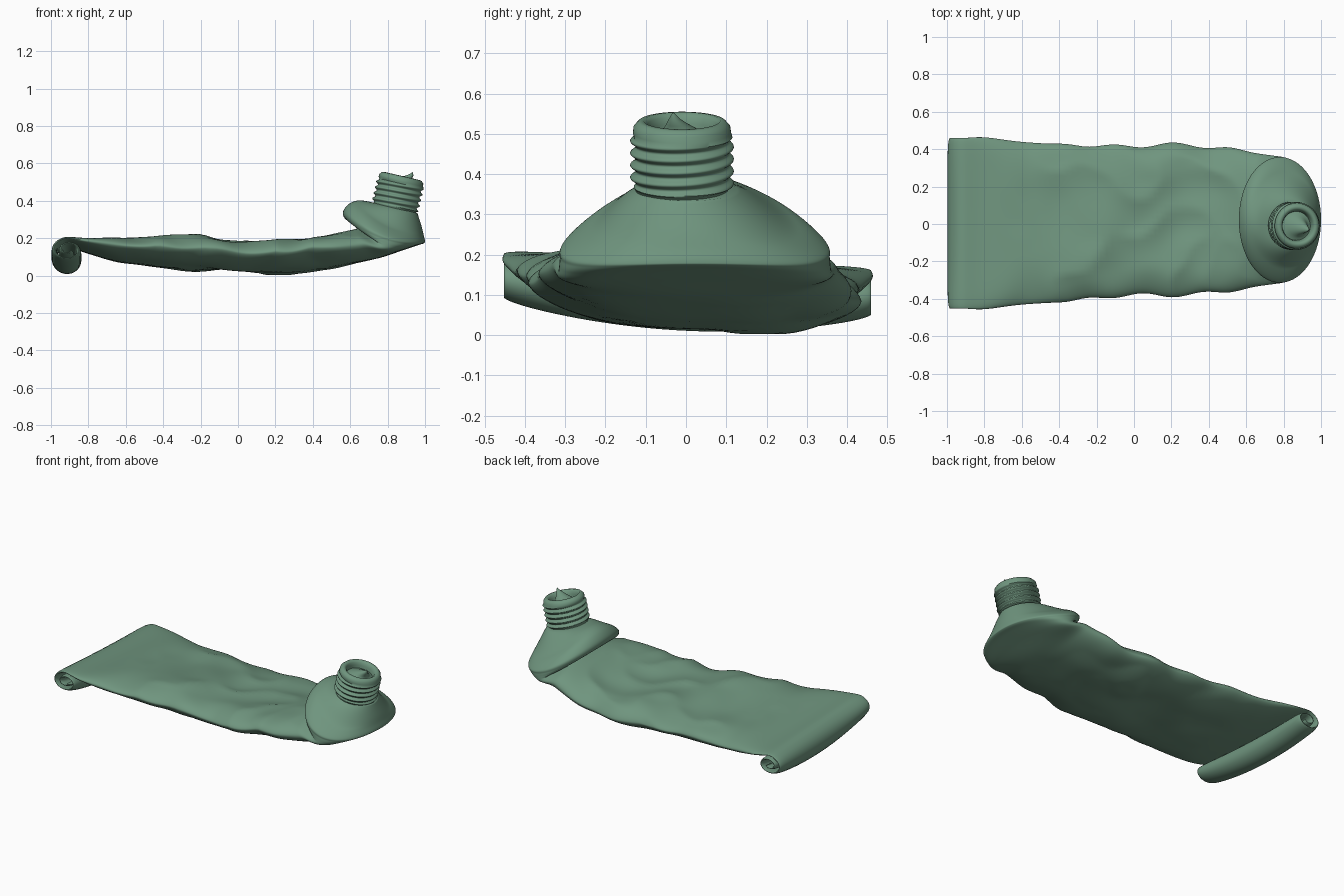
import bpy, bmesh, math
from mathutils import Vector, Matrix, noise

if "Cube" in bpy.data.objects:
    bpy.data.objects.remove(bpy.data.objects["Cube"])

mat = bpy.data.materials.new("green_metal")
mat.diffuse_color = (0.16, 0.30, 0.21, 1)
mat.use_nodes = True
mat.node_tree.nodes["Principled BSDF"].inputs["Base Color"].default_value = mat.diffuse_color


def loft(name, rings, angle):
    """Skin a list of closed rings of equal length and cap both ends."""
    bm = bmesh.new()
    vs = [[bm.verts.new(p) for p in r] for r in rings]
    n = len(vs[0])
    for a, b in zip(vs, vs[1:]):
        for i in range(n):
            j = (i + 1) % n
            bm.faces.new((a[i], a[j], b[j], b[i]))
    bm.faces.new(vs[0])
    bm.faces.new(vs[-1])
    bmesh.ops.recalc_face_normals(bm, faces=bm.faces)
    me = bpy.data.meshes.new(name)
    bm.to_mesh(me)
    bm.free()
    me.materials.append(mat)
    ob = bpy.data.objects.new(name, me)
    bpy.context.collection.objects.link(ob)
    bpy.context.view_layer.objects.active = ob
    ob.select_set(True)
    bpy.ops.object.shade_smooth_by_angle(angle=math.radians(angle))
    ob.select_set(False)


def catmull(a, b, c, d, t):
    return [0.5 * (2*q + (r-p)*t + (2*p-5*q+4*r-s)*t*t + (3*q-p-3*r+s)*t**3)
            for p, q, r, s in zip(a, b, c, d)]


def smooth(x, lo, hi):
    t = min(1, max(0, (x - lo) / (hi - lo)))
    return t * t * (3 - 2 * t)


# Stations: top x,z, bottom x,z, mean half width
# rolled tail, inside to outside
ROLL = 26
stations = []
for i in range(ROLL):
    f = i / (ROLL - 1)
    a = math.radians(90 + 600 * (1 - f))
    d = Vector((math.cos(a), math.sin(a)))
    c = Vector((-0.908, 0.102)) + d * (0.022 + 0.062 * f)
    stations.append((*(c + d * 0.014), *(c - d * 0.014), 0.456))
# flattened body, folded shoulder and neck base
stations += [
    (-0.80, 0.195, -0.79, 0.13, 0.459),
    (-0.60, 0.203, -0.60, 0.072, 0.435),
    (-0.33, 0.222, -0.33, 0.043, 0.418),
    (-0.03, 0.195, -0.03, 0.028, 0.398),
    (0.20, 0.195, 0.20, 0.01, 0.405),
    (0.40, 0.205, 0.43, 0.032, 0.39),
    (0.54, 0.23, 0.60, 0.06, 0.372),
    (0.64, 0.255, 0.76, 0.095, 0.35),
    (0.66, 0.273, 0.88, 0.135, 0.34),
    (0.60, 0.285, 0.96, 0.162, 0.337),
    (0.565, 0.315, 0.994, 0.173, 0.335),
    (0.565, 0.35, 1.0, 0.184, 0.331),
    (0.60, 0.388, 0.993, 0.215, 0.285),
    (0.655, 0.402, 0.982, 0.262, 0.212),
    (0.735, 0.388, 0.958, 0.338, 0.118),
]
N, rings = 88, []
last = len(stations) - 1
for i in range(last):
    q = [stations[min(last, max(0, i + k))] for k in (-1, 0, 1, 2)]
    steps = 2 if i < ROLL - 1 else 10
    for s in range(steps):
        xt, zt, xb, zb, w = catmull(*q, s / steps)
        xm = (xt + xb) / 2
        # section: boxy at the tail, lens in the middle, ellipse at the shoulder
        body = 1 - smooth(xm, 0.45, 0.75)
        tail = 1 - smooth(xm, -0.85, -0.45)
        k = 2 + body + 9 * (1 - smooth(xm, -0.9, -0.55))
        rq = 0.5 + 0.1 * (1 - tail) * body
        # the +y edge sits wider than the -y edge, least at the tail and neck
        shift = 0.004 + 0.018 * smooth(xm, -0.5, 0.2) * smooth(w, 0.12, 0.3)
        ripple = 0.009 * math.sin(xm * 20 - 2.7) * body * smooth(xm, -0.5, -0.2)
        # the shoulder rim droops at both sides
        droop = 0.055 * smooth(xm, 0.66, 0.8) * smooth(w, 0.12, 0.26)
        ring = []
        for j in range(N):
            th = 2 * math.pi * j / N
            u, sn = math.cos(th), math.sin(th)
            h = max(0, 1 - abs(u) ** k) ** rq * (1 if sn > 0 else -1)
            x = xm + h * (xt - xb) / 2
            z = (zt + zb) / 2 + h * (zt - zb) / 2
            y = u * (w + ripple) + shift
            # roll is flattened at its ends and sags in the middle
            z += tail * (0.03 * u * u - 0.012 - (z - 0.102) * 0.28 * u * u)
            # sideways tilt of the crushed tube, plus crumples
            z -= u * 0.021 * body + droop * u * u
            m = body * smooth(x, -0.75, -0.35) * (i >= ROLL - 1)
            p = Vector((x * 3.2 + y * 1.4, y * 3.4 - x, 3.25 + 0.25 * h))
            crease = 0.22 - abs(noise.noise(p * 1.3 + Vector((5, 2, 0))))
            z += m * (0.022 * noise.noise(p) + (0.02 + 0.012 * h) * crease)
            z -= m * 0.018 * math.exp(-((u - 0.1) / 0.5) ** 2) * (h > 0)
            ring.append((x, y, max(0.003, z)))
        rings.append(ring)
loft("tube_body", rings, 70)

# Threaded neck with a recessed mouth and a drawn-up pointed seal
wall = [(0.124, -0.035), (0.113, -0.012)]
wall += [(0.115, 0.002 + 0.132 * i / 40) for i in range(41)]
mouth = [(0.122, 0.145), (0.12, 0.16), (0.108, 0.173), (0.095, 0.175), (0.085, 0.166), (0.08, 0.15)]
seal = [(0.076 * (1 - t / 6) + 0.001, 0.132 + 0.076 * (t / 6) ** 1.5) for t in range(7)]
place = Matrix.Translation((0.838, -0.01, 0.362)) @ Matrix.Rotation(math.radians(13), 4, 'Y')
rings = []
for n, (r, z) in enumerate(wall + mouth + seal):
    thread = 0.014 * smooth(z, 0, 0.012) if n < len(wall) else 0
    lean = smooth(z, 0.132, 0.208) if n >= len(wall + mouth) else 0
    ring = []
    for j in range(64):
        a = 2 * math.pi * j / 64
        wave = 0.5 + 0.5 * math.sin(2 * math.pi * z / 0.031 - a)
        rr = r + thread * wave
        ring.append(place @ Vector((rr * math.cos(a) + 0.052 * lean,
                                    rr * math.sin(a) - 0.022 * lean, z)))
    rings.append(ring)
loft("threaded_neck", rings, 60)
